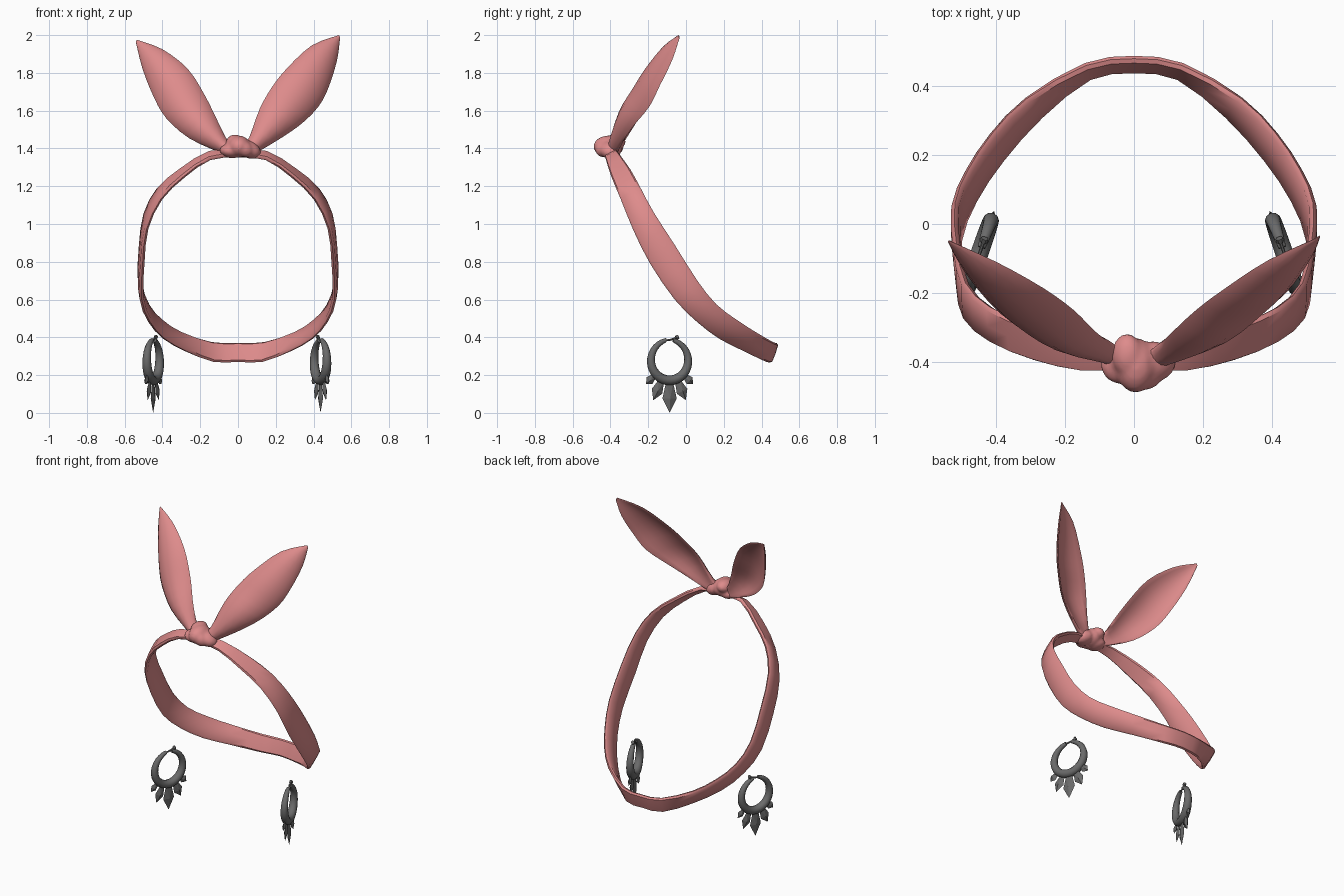
import bpy, bmesh, math
from mathutils import Vector, Matrix

if "Cube" in bpy.data.objects:
    bpy.data.objects.remove(bpy.data.objects["Cube"])


def material(name, rgb):
    m = bpy.data.materials.new(name)
    m.diffuse_color = (*rgb, 1)
    m.use_nodes = True
    m.node_tree.nodes["Principled BSDF"].inputs["Base Color"].default_value = m.diffuse_color
    return m


PINK = material("dusty_pink", (0.73, 0.26, 0.26))
GREY = material("dark_metal", (0.145, 0.145, 0.145))


def finish(bm, name, mat, smooth=40, voxel=0):
    bmesh.ops.recalc_face_normals(bm, faces=bm.faces)
    me = bpy.data.meshes.new(name)
    bm.to_mesh(me)
    bm.free()
    me.materials.append(mat)
    ob = bpy.data.objects.new(name, me)
    bpy.context.collection.objects.link(ob)
    if voxel:
        mod = ob.modifiers.new("blend", 'REMESH')
        mod.mode, mod.voxel_size, mod.use_smooth_shade = 'VOXEL', voxel, True
        mod = ob.modifiers.new("soften", 'SMOOTH')
        mod.factor, mod.iterations = .5, 4
    elif smooth:
        bpy.ops.object.select_all(action='DESELECT')
        ob.select_set(True)
        bpy.context.view_layer.objects.active = ob
        bpy.ops.object.shade_smooth_by_angle(angle=math.radians(smooth))
    return ob


def loft(bm, rings, closed=False):
    vs = [[bm.verts.new(p) for p in r] for r in rings]
    n = len(vs[0])
    for i in range(len(vs) if closed else len(vs) - 1):
        a, b = vs[i], vs[(i + 1) % len(vs)]
        for j in range(n):
            k = (j + 1) % n
            bm.faces.new((a[j], a[k], b[k], b[j]))
    if not closed:
        bm.faces.new(vs[0])
        bm.faces.new(vs[-1])


def refine(vals, sub, closed=False):
    """Smooth curve through the values, sub steps per span."""
    n, out = len(vals), []
    at = (lambda i: vals[i % n]) if closed else (lambda i: vals[max(0, min(n - 1, i))])
    for i in range(n if closed else n - 1):
        p, q, r, s = (at(i + d) for d in (-1, 0, 1, 2))
        for k in range(sub):
            t = k / sub
            out.append((q * 2 + (r - p) * t + (p * 2 - q * 5 + r * 4 - s) * t * t
                        + (q * 3 - p - r * 3 + s) * t ** 3) * .5)
    return out if closed else out + [vals[-1]]


def cloth_rings(pairs, thick, power, bulge=None, closed=False, sides=8):
    """Flattened oval sections spanning each pair of edge points, bowed to the front."""
    rings, n = [], len(pairs)
    mids = [(a + b) / 2 for a, b in pairs]
    for i, (a, b) in enumerate(pairs):
        nxt = mids[(i + 1) % n] if closed else mids[min(i + 1, n - 1)]
        prv = mids[i - 1] if closed else mids[max(i - 1, 0)]
        nor = (b - a).cross(nxt - prv).normalized()
        if bulge and nor.y > 0:
            nor = -nor
        t = thick[i] if isinstance(thick, list) else thick
        ring = []
        for j in range(sides):
            ang = 2 * math.pi * j / sides
            c, s = math.cos(ang), math.sin(ang)
            c = math.copysign(abs(c) ** power, c)
            s = math.copysign(abs(s) ** power, s)
            bow = bulge[i] * (1 - c * c) if bulge else 0
            ring.append(mids[i] + (b - a) / 2 * c + nor * (t * s + bow))
        rings.append(ring)
    return rings


# Headband: front edge and back edge of the strip down one side
half = [((0, -.42, 1.36), (0, -.36, 1.385)),
        ((.15, -.425, 1.345), (.15, -.36, 1.38)),
        ((.29, -.395, 1.25), (.30, -.295, 1.29)),
        ((.41, -.345, 1.13), (.42, -.24, 1.19)),
        ((.485, -.28, .97), (.49, -.17, 1.06)),
        ((.505, -.19, .79), (.515, -.06, .89)),
        ((.51, -.06, .60), (.52, .06, .70)),
        ((.465, .06, .48), (.48, .16, .575)),
        ((.385, .18, .39), (.41, .265, .495)),
        ((.27, .31, .325), (.31, .365, .43)),
        ((.13, .425, .27), (.14, .46, .375)),
        ((0, .445, .27), (0, .48, .37))]
half = [(Vector(a), Vector(b)) for a, b in half]
flip = lambda v: Vector((-v.x, v.y, v.z))
loop = half + [(flip(a), flip(b)) for a, b in reversed(half[1:-1])]
loop = list(zip(*(refine([p[e] for p in loop], 2, True) for e in (0, 1))))
bm = bmesh.new()
loft(bm, cloth_rings(loop, .013, .45, closed=True), closed=True)
finish(bm, "headband", PINK, 50)

# Bow ends: upper and lower edge of each cupped leaf from knot to tip
ears = {
    "bow_end_right": [((.03, -.40, 1.42), (.05, -.38, 1.36)),
                      ((.06, -.365, 1.46), (.12, -.365, 1.39)),
                      ((.115, -.31, 1.61), (.31, -.285, 1.51)),
                      ((.18, -.25, 1.725), (.425, -.195, 1.62)),
                      ((.26, -.19, 1.825), (.482, -.14, 1.73)),
                      ((.39, -.105, 1.945), (.525, -.072, 1.87)),
                      ((.535, -.04, 2.0), (.54, -.035, 1.985))],
    "bow_end_left": [((-.03, -.40, 1.42), (-.04, -.38, 1.36)),
                     ((-.06, -.355, 1.45), (-.10, -.365, 1.38)),
                     ((-.115, -.31, 1.56), (-.26, -.315, 1.455)),
                     ((-.175, -.25, 1.68), (-.38, -.25, 1.56)),
                     ((-.265, -.185, 1.82), (-.445, -.19, 1.67)),
                     ((-.40, -.11, 1.925), (-.505, -.11, 1.82)),
                     ((-.535, -.05, 1.975), (-.54, -.05, 1.96))]}
thick = refine([.028, .026, .016, .013, .012, .011, .003], 3)
bulge = refine([.005, .02, .05, .055, .05, .03, 0], 3)
for name, pairs in ears.items():
    edges = [refine([Vector(p[e]) for p in pairs], 3) for e in (0, 1)]
    bm = bmesh.new()
    loft(bm, cloth_rings(list(zip(*edges)), thick, .9, bulge, sides=16))
    finish(bm, name, PINK, 60)

# Knot: a tilted wrap over side folds, blended into one lump
bm = bmesh.new()
for loc, size, tilt in [((.005, -.41, 1.41), (.06, .08, .058), -25),
                        ((.055, -.40, 1.395), (.07, .06, .045), 25),
                        ((-.04, -.405, 1.385), (.058, .06, .036), 10),
                        ((-.02, -.38, 1.435), (.045, .062, .038), -20),
                        ((.03, -.44, 1.40), (.055, .042, .042), 35)]:
    mat = (Matrix.Translation(loc) @ Matrix.Rotation(math.radians(tilt), 4, 'Y')
           @ Matrix.Diagonal((*size, 1)))
    bmesh.ops.create_uvsphere(bm, u_segments=20, v_segments=12, radius=1, matrix=mat)
finish(bm, "knot", PINK, voxel=.009)


# Earrings, built in the local yz plane then turned and mirrored
def hoop(bm):
    rings, steps = [], 28
    for i in range(steps + 1):
        f = i / steps
        ang = math.radians(80 - 340 * f)
        t = .011 + .015 * math.sin(math.pi * f) ** .8
        r = .126 - t
        d = Vector((0, math.cos(ang), math.sin(ang)))
        rings.append([d * (r + t * math.cos(a)) + Vector((t * 1.05 * math.sin(a), 0, 0))
                      for a in [2 * math.pi * j / 10 for j in range(10)]])
    loft(bm, rings)


def hook(bm):
    path = [(-.03, .112), (0, .114), (.025, .121), (.042, .13)]
    for rad, pts in [(.005, path), (.011, [(.037, .124), (.048, .132)])]:
        loft(bm, [[Vector((rad * math.cos(a), y - .5 * rad * math.sin(a), z + rad * math.sin(a)))
                   for a in [math.pi * j / 3 for j in range(6)]] for y, z in pts])


def spikes(bm):
    # angle from straight down, tip radius, half width
    for deg, tip, w in [(0, .272, .04), (24, .224, .032), (-24, .224, .032),
                        (48, .178, .024), (-48, .178, .024)]:
        a = math.radians(deg)
        out, side = Vector((0, math.sin(a), -math.cos(a))), Vector((0, math.cos(a), math.sin(a)))
        root, wide = .112, .125 + (tip - .125) * .48
        rim = [bm.verts.new(p) for p in (
            out * root + side * w * .5, out * wide + side * w, out * tip,
            out * wide - side * w, out * root - side * w * .5)]
        for s in (-1, 1):
            peak = bm.verts.new(out * wide + Vector((s * .012, 0, 0)))
            for k in range(5):
                bm.faces.new((rim[k], rim[(k + 1) % 5], peak))


for side, s, x in [("right", 1, .437), ("left", -1, .449)]:
    place = (Matrix.Diagonal((s, 1, 1, 1)) @ Matrix.Translation((x, -.087, .272))
             @ Matrix.Rotation(math.radians(19), 4, 'Z'))
    for part, build, smooth in [("hoop", hoop, 50), ("hook", hook, 40), ("spikes", spikes, 0)]:
        bm = bmesh.new()
        build(bm)
        bm.transform(place)
        finish(bm, f"earring_{part}_{side}", GREY, smooth)
